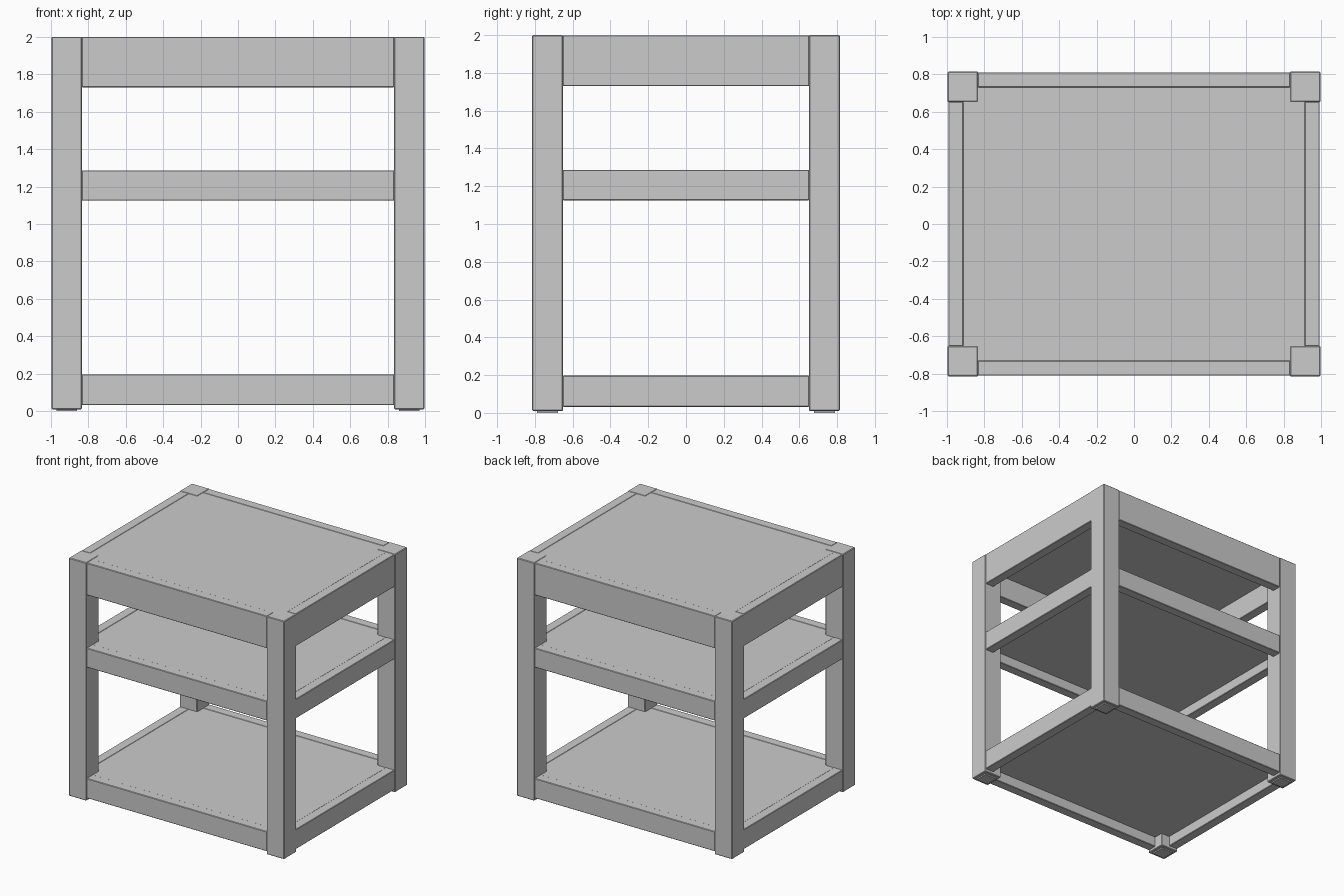
import bpy

if "Cube" in bpy.data.objects:
    bpy.data.objects.remove(bpy.data.objects["Cube"])

mat = bpy.data.materials.new("plain grey")
mat.diffuse_color = (0.6, 0.6, 0.6, 1)
mat.use_nodes = True
mat.node_tree.nodes["Principled BSDF"].inputs["Base Color"].default_value = mat.diffuse_color


def box(name, lo, hi, bevel=0.0):
    """Axis-aligned box from two corners, with an optional small chamfer."""
    bpy.ops.mesh.primitive_cube_add(
        size=1, location=[(a + b) / 2 for a, b in zip(lo, hi)])
    ob = bpy.context.object
    ob.name = name
    ob.scale = [b - a for a, b in zip(lo, hi)]
    bpy.ops.object.transform_apply(location=False, rotation=False, scale=True)
    ob.data.materials.append(mat)
    if bevel:
        m = ob.modifiers.new("edge chamfer", 'BEVEL')
        m.width = bevel
        m.segments = 1
    return ob


X, Y = 0.996, 0.814      # outer half sizes
LEG = 0.163              # leg thickness
RAIL = 0.08              # rail and panel thickness
GAP = 0.004              # rails sit slightly inside the leg faces
XI, YI = X - LEG, Y - LEG

# Corner legs with thin foot pads
for sx, nx in ((-1, "left"), (1, "right")):
    for sy, ny in ((-1, "front"), (1, "back")):
        cx, cy = sx * (X - LEG / 2), sy * (Y - LEG / 2)
        h = LEG / 2
        box(f"{ny}_{nx}_leg", (cx - h, cy - h, 0.01), (cx + h, cy + h, 2.0), 0.005)
        p = 0.055
        box(f"{ny}_{nx}_foot_pad", (cx - p, cy - p, 0), (cx + p, cy + p, 0.012))

# Three levels: four rails framing a panel
for level, z0, z1 in (("bottom", 0.032, 0.197), ("middle", 1.125, 1.287), ("top", 1.73, 1.999)):
    for s, n in ((-1, "front"), (1, "back")):
        a, b = sorted((s * (Y - GAP), s * (Y - GAP - RAIL)))
        box(f"{level}_{n}_rail", (-XI - 0.002, a, z0), (XI + 0.002, b, z1), 0.004)
    for s, n in ((-1, "left"), (1, "right")):
        a, b = sorted((s * (X - GAP), s * (X - GAP - RAIL)))
        box(f"{level}_{n}_rail", (a, -YI - 0.002, z0), (b, YI + 0.002, z1), 0.004)
    px, py = X - GAP - RAIL, Y - GAP - RAIL
    box(f"{level}_panel", (-px, -py, z1 - RAIL), (px, py, z1 - 0.002))
